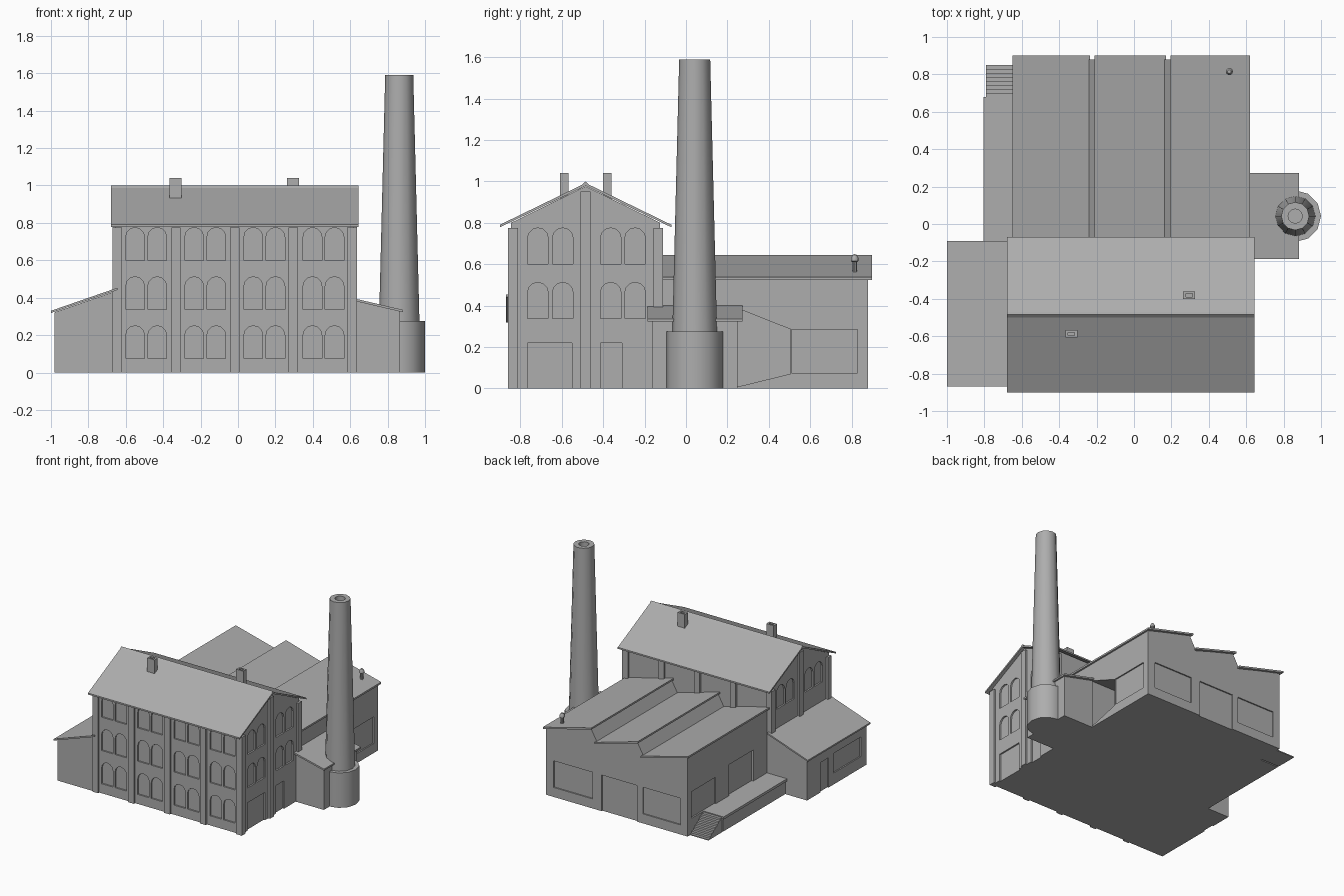
import bpy
import bmesh
import math

old = bpy.data.objects.get("Cube")
if old:
    bpy.data.objects.remove(old, do_unlink=True)

grey = bpy.data.materials.new("plain_grey")
grey.use_nodes = True
tone = (0.42, 0.42, 0.42, 1)
grey.diffuse_color = tone
grey.node_tree.nodes["Principled BSDF"].inputs["Base Color"].default_value = tone


def place(axis, p, d):
    # Put a 2D profile point at depth d along the axis
    return {"x": (d, p[0], p[1]), "y": (p[0], d, p[1]), "z": (p[0], p[1], d)}[axis]


def add_prism(bm, profile, axis, a, b):
    near = [bm.verts.new(place(axis, p, a)) for p in profile]
    far = [bm.verts.new(place(axis, p, b)) for p in profile]
    bm.faces.new(near)
    bm.faces.new(far[::-1])
    for i in range(len(near)):
        j = (i + 1) % len(near)
        bm.faces.new((near[i], far[i], far[j], near[j]))


def finish(name, bm):
    bmesh.ops.recalc_face_normals(bm, faces=bm.faces[:])
    mesh = bpy.data.meshes.new(name)
    bm.to_mesh(mesh)
    bm.free()
    mesh.materials.append(grey)
    ob = bpy.data.objects.new(name, mesh)
    bpy.context.collection.objects.link(ob)
    return ob


def prism(name, profile, axis, a, b):
    bm = bmesh.new()
    add_prism(bm, profile, axis, a, b)
    return finish(name, bm)


def rect(u0, u1, v0, v1):
    return [(u0, v0), (u1, v0), (u1, v1), (u0, v1)]


def box(name, x0, x1, y0, y1, z0, z1):
    return prism(name, rect(x0, x1, y0, y1), "z", z0, z1)


def arch(u, z, w=0.1, h=0.175, n=6):
    # Upright opening with a round head
    r = w / 2
    head = [(u + r + r * math.cos(math.pi * i / n), z + h - r + r * math.sin(math.pi * i / n))
            for i in range(n + 1)]
    return [(u, z), (u + w, z)] + head


def carve(ob, cuts):
    # Cut every listed (profile, axis, from, to) out of the object
    bm = bmesh.new()
    for cut in cuts:
        add_prism(bm, *cut)
    cutter = finish("opening_cutter", bm)
    cutter.hide_render = True
    mod = ob.modifiers.new("openings", "BOOLEAN")
    mod.object = cutter
    mod.operation = "DIFFERENCE"
    mod.solver = "EXACT"
    bpy.context.view_layer.objects.active = ob
    bpy.ops.object.modifier_apply(modifier=mod.name)
    bpy.data.objects.remove(cutter, do_unlink=True)


def lathe(name, profile, x, y, steps):
    bm = bmesh.new()
    verts = [bm.verts.new((r, 0, z)) for r, z in profile]
    edges = [bm.edges.new(pair) for pair in zip(verts, verts[1:])]
    bmesh.ops.spin(bm, geom=verts + edges, cent=(0, 0, 0), axis=(0, 0, 1),
                   angle=math.tau, steps=steps)
    bmesh.ops.remove_doubles(bm, verts=bm.verts[:], dist=0.0005)
    ob = finish(name, bm)
    ob.location = (x, y, 0)
    bpy.ops.object.select_all(action="DESELECT")
    ob.select_set(True)
    bpy.context.view_layer.objects.active = ob
    bpy.ops.object.shade_smooth_by_angle(angle=math.radians(35))
    return ob


# Main building
W, E, S, N, RIDGE = -0.655, 0.62, -0.845, -0.125, -0.485
DEPTH = 0.012
main = prism("main_walls", [(S, 0), (N, 0), (N, 0.8), (RIDGE, 0.976), (S, 0.8)], "x", W, E)

# Arched windows and ground floor doorways
rows = (0.075, 0.337, 0.6)
cuts = []
for bay in range(4):
    for off in (0, 0.118):
        for z in rows:
            cuts.append((arch(-0.6 + bay * 0.316 + off, z), "y", S - 0.05, S + DEPTH))
for u in (-0.766, -0.646, -0.414, -0.296):
    for z in rows[1:]:
        cuts.append((arch(u, z), "x", E - DEPTH, E + 0.05))
    cuts.append((arch(u, rows[2]), "x", W - 0.05, W + DEPTH))
for u0, u1 in ((-0.766, -0.55), (-0.414, -0.31)):
    cuts.append((rect(u0, u1, -0.05, 0.22), "x", E - DEPTH, E + 0.05))
carve(main, cuts)

# Pilasters
for i in range(5):
    x = -0.67 + i * 0.3135
    box("front_pilaster", x, x + 0.05, S - 0.015, S + 0.03, 0, 0.775)
    box("back_pilaster", x, x + 0.05, N - 0.03, N + 0.015, 0, 0.775)
for name, x0, x1 in (("left", E - 0.03, E + 0.015), ("right", W - 0.015, W + 0.03)):
    for y, top in ((S - 0.015, 0.775), (RIDGE - 0.024, 0.95), (N - 0.033, 0.775)):
        box(name + "_pilaster", x0, x1, y, y + 0.048, 0, top)

# Main roof, ridge and two small stacks
prism("main_roof", [(-0.9, 0.79), (RIDGE, 0.992), (-0.07, 0.79),
                    (-0.07, 0.778), (RIDGE, 0.978), (-0.9, 0.778)], "x", -0.68, 0.645)
prism("ridge_cap", [(RIDGE - 0.015, 0.986), (RIDGE, 1.0), (RIDGE + 0.015, 0.986)],
      "x", -0.68, 0.645)
for x, y in ((-0.335, -0.588), (0.295, -0.38)):
    stack = box("roof_stack", x - 0.032, x + 0.032, y - 0.02, y + 0.02, 0.9, 1.04)
    carve(stack, [(rect(x - 0.018, x + 0.018, y - 0.009, y + 0.009), "z", 1.0, 1.1)])

# Rear hall with three sawtooth bays
bays = ((-0.65, -0.235), (-0.21, 0.17), (0.195, 0.62))
outline = [(-0.63, 0)]
for a, b in bays:
    outline += [(a + 0.02, 0.63), (b - 0.015, 0.524)]
    prism("sawtooth_roof", [(a, 0.645), (b, 0.537), (b, 0.523), (a, 0.631)], "y", -0.125, 0.9)
outline.append((0.605, 0))
hall = prism("hall_walls", outline, "y", N, 0.88)
pane = (0.075, 0.285)
carve(hall, [
    (rect(0.2, 0.54, *pane), "y", 0.87, 0.95),
    (rect(-0.19, 0.12, -0.05, 0.285), "y", 0.87, 0.95),
    (rect(-0.57, -0.24, *pane), "y", 0.87, 0.95),
    (rect(0.51, 0.83, *pane), "x", 0.595, 0.7),
    (rect(0.53, 0.83, 0.125, 0.335), "x", -0.7, -0.618),
    (rect(0.06, 0.365, 0.125, 0.37), "x", -0.7, -0.615),
    ([(0.24, 0.005), (0.505, 0.07), (0.505, 0.285), (0.24, 0.39)], "x", -0.55, 0.7),
])

# Roof vent
lathe("roof_vent", [(0, 0.54), (0.011, 0.54), (0.011, 0.61), (0.019, 0.615),
                    (0.019, 0.63), (0.01, 0.645), (0, 0.648)], 0.51, 0.815, 10)

# Loading platform and steps
box("platform_base", -0.79, -0.62, N, 0.67, 0, 0.105)
box("platform_slab", -0.805, -0.62, N, 0.68, 0.105, 0.125)
STEPS = 8
for i in range(STEPS):
    y = 0.68 + i * 0.17 / STEPS
    box("platform_step", -0.79, -0.63, y, y + 0.17 / STEPS, 0, 0.125 * (1 - (i + 0.5) / STEPS))

# Side shed
shed = prism("shed_walls", [(-0.98, 0), (-0.64, 0), (-0.64, 0.44), (-0.98, 0.322)],
             "y", -0.85, -0.11)
carve(shed, [(rect(-0.38, -0.28, -0.05, 0.235), "x", -1.05, -0.97),
             (rect(-0.78, -0.44, 0.09, 0.245), "x", -1.05, -0.97)])
prism("shed_roof", [(-1.0, 0.318), (-1.0, 0.33), (-0.645, 0.453), (-0.645, 0.441)],
      "y", -0.87, -0.09)

# Boiler house
prism("boiler_walls", [(0.6, 0), (0.865, 0), (0.865, 0.327), (0.6, 0.391)], "y", -0.165, 0.25)
prism("boiler_roof", [(0.6, 0.388), (0.6, 0.401), (0.882, 0.335), (0.882, 0.322)],
      "y", -0.187, 0.272)

# Tall chimney on a drum base
lathe("tall_chimney", [(0, 0), (0.138, 0), (0.138, 0.275), (0.108, 0.275), (0.075, 1.59),
                       (0.038, 1.59), (0.038, 1.45), (0, 1.45)], 0.862, 0.042, 12)
